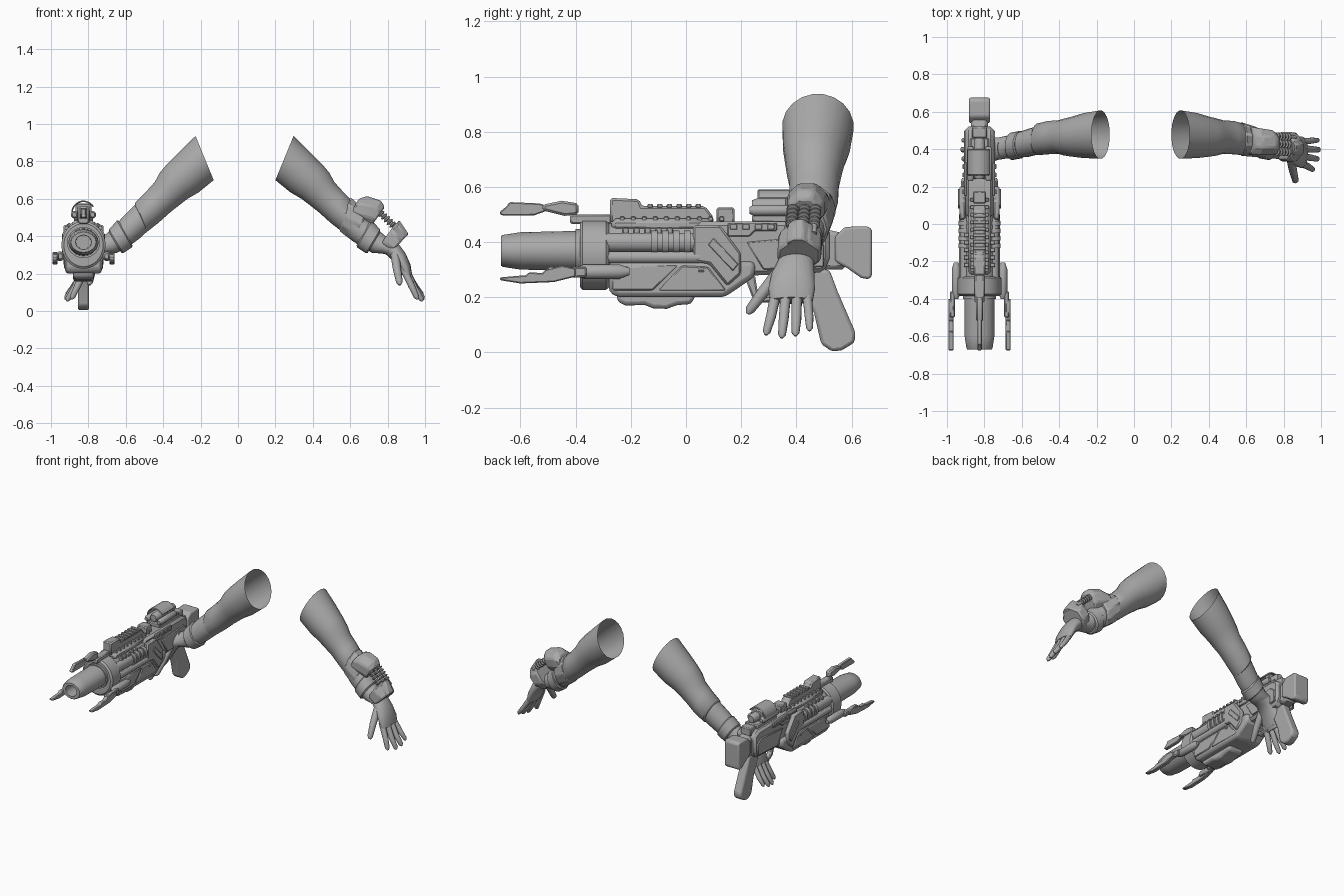
import bpy, bmesh, math
from mathutils import Vector

GX, MX = -0.826, 0.035      # gun centre line, mirror line of the two arms
grey = bpy.data.materials.new("mid grey")
grey.diffuse_color = (0.40, 0.40, 0.40, 1)


def finish(name, bm, bevel=0, angle=35, segs=1):
    bmesh.ops.recalc_face_normals(bm, faces=bm.faces)
    me = bpy.data.meshes.new(name)
    bm.to_mesh(me)
    bm.free()
    o = bpy.data.objects.new(name, me)
    bpy.context.collection.objects.link(o)
    me.materials.append(grey)
    if bevel:
        m = o.modifiers.new("bevel", 'BEVEL')
        m.width, m.segments, m.limit_method = bevel, segs, 'ANGLE'
    bpy.ops.object.select_all(action='DESELECT')
    o.select_set(True)
    bpy.context.view_layer.objects.active = o
    bpy.ops.object.shade_smooth_by_angle(angle=math.radians(angle))
    return o


def skin(name, rings, caps=(True, True), angle=35, bevel=0, closed=False):
    """Skin a list of equally long point rings."""
    bm = bmesh.new()
    vs = [[bm.verts.new(p) for p in r] for r in rings]
    n = len(vs[0])
    pairs = list(zip(vs, vs[1:])) + ([(vs[-1], vs[0])] if closed else [])
    for a, b in pairs:
        for i in range(n):
            j = (i + 1) % n
            bm.faces.new((a[i], a[j], b[j], b[i]))
    if caps[0] and not closed:
        bm.faces.new(vs[0])
    if caps[1] and not closed:
        bm.faces.new(vs[-1])
    return finish(name, bm, bevel, angle)


def limb(name, rows, s=1, n=20, caps=(True, True), angle=45, bevel=0):
    """Rows: top x, top z, bottom x, bottom z, centre y, half width in y."""
    rings = []
    for tx, tz, bx, bz, yc, ry in rows:
        ring = []
        for i in range(n):
            a = 2 * math.pi * (i + 0.5) / n
            k = 0.5 + 0.5 * math.cos(a) / (math.cos(math.pi / n))
            x = bx + (tx - bx) * k
            ring.append((MX + s * (x - MX), yc + ry * math.sin(a), bz + (tz - bz) * k))
        rings.append(ring)
    return skin(name, rings, caps, angle, bevel)


def tube(name, pts, radii, n=12, s=1, angle=45):
    """Round tube through points."""
    ps = [Vector((MX + s * (p[0] - MX), p[1], p[2])) for p in pts]
    rings = []
    for i, p in enumerate(ps):
        t = (ps[min(i + 1, len(ps) - 1)] - ps[max(i - 1, 0)]).normalized()
        u = t.cross(Vector((0.3, 1, 0.2)) if abs(t.y) < .8 else Vector((0, 0, 1))).normalized()
        w = t.cross(u)
        rings.append([p + radii[i] * (u * math.cos(a) + w * math.sin(a))
                      for a in (2 * math.pi * k / n for k in range(n))])
    return skin(name, rings, angle=angle)


def turned(name, rows, zc, x=0, n=32, closed=False):
    """Rows: y, half width, half height, along the gun axis."""
    return skin(name, [[(GX + x + rx * math.cos(2 * math.pi * (k + .5) / n), y,
                         zc + rz * math.sin(2 * math.pi * (k + .5) / n)) for k in range(n)]
                       for y, rx, rz in rows], closed=closed, angle=30)


def prism(name, prof, half, x=0, bevel=0.008, segs=1):
    """Side profile (y, z) extruded across x."""
    bm = bmesh.new()
    f = bm.faces.new([bm.verts.new((GX + x - half, y, z)) for y, z in prof])
    g = bmesh.ops.extrude_face_region(bm, geom=[f])["geom"]
    bmesh.ops.translate(bm, vec=(2 * half, 0, 0), verts=[v for v in g if isinstance(v, bmesh.types.BMVert)])
    return finish(name, bm, bevel, 30, segs)


def block(name, y0, y1, z0, z1, half, x=0, bevel=0.006):
    return prism(name, [(y0, z0), (y1, z0), (y1, z1), (y0, z1)], half, x, bevel)


# ---- arms, open at the upper sleeve ----
for s, side in ((1, "right"), (-1, "left")):
    limb(side + "_sleeve", [
        (.297, .936, .20, .70, .478, .13), (.38, .855, .28, .635, .473, .122),
        (.45, .785, .34, .60, .467, .108), (.488, .74, .383, .567, .465, .10),
        (.515, .69, .43, .53, .465, .09), (.56, .64, .495, .472, .462, .09),
        (.618, .583, .555, .425, .452, .085), (.622, .57, .565, .43, .45, .074)], s, caps=(False, True))
    limb(side + "_forearm", [
        (.60, .588, .54, .44, .452, .077), (.68, .51, .60, .385, .432, .074),
        (.745, .438, .655, .345, .42, .066), (.79, .40, .72, .31, .41, .06),
        (.82, .385, .765, .31, .403, .06)], s)
    limb(side + "_glove_cuff", [
        (.712, .49, .63, .345, .425, .074), (.765, .43, .69, .305, .415, .074)], s, angle=30, bevel=.008)
    limb(side + "_palm", [
        (.80, .40, .74, .31, .407, .055), (.85, .37, .79, .305, .40, .064),
        (.895, .31, .835, .26, .388, .078), (.922, .25, .868, .21, .383, .085),
        (.93, .20, .89, .175, .383, .078)], s)
    # fingers, root to tip
    for name, pts, r in (
            ("index", [(.885, .328, .225), (.93, .308, .13), (.955, .292, .075), (.96, .29, .063)], .018),
            ("middle", [(.895, .363, .225), (.945, .354, .12), (.98, .348, .065), (.985, .347, .052)], .018),
            ("ring", [(.895, .402, .225), (.95, .40, .12), (.987, .397, .072), (.992, .397, .06)], .018),
            ("little", [(.89, .438, .225), (.95, .446, .13), (.982, .448, .09), (.986, .448, .078)], .016),
            ("thumb", [(.84, .345, .30), (.85, .285, .225), (.863, .232, .155), (.865, .224, .14)], .022)):
        tube(f"{side}_{name}_finger", pts, [r * 1.1, r, r * .8, r * .3], 12, s)

# ---- bracer on the right arm ----
limb("bracer_strap", [(.60, .61, .54, .43, .455, .092), (.69, .53, .625, .365, .437, .082)], n=10, angle=25, bevel=.008)
limb("bracer_upper_plate", [(.645, .60, .59, .50, .445, .08), (.69, .615, .64, .47, .44, .078),
                            (.765, .59, .69, .46, .435, .072), (.785, .555, .71, .45, .43, .062)],
     n=8, angle=20, bevel=.008)
limb("bracer_wrist_ring", [(.85, .48, .745, .335, .415, .085), (.906, .405, .80, .295, .41, .085)],
     n=8, angle=20, bevel=.01)
limb("bracer_wrist_plate", [(.862, .487, .81, .42, .41, .045), (.912, .412, .87, .37, .405, .045)],
     n=8, angle=20, bevel=.006)
for y in (.39, .432, .472):
    a, b = Vector((.735, y, .55)), Vector((.86, y - .01, .43))
    tube("bracer_piston", [a, b], [.012, .012])
    for i in range(5):                       # spring coils
        c = a.lerp(b, .25 + .12 * i)
        d = (b - a).normalized() * .006
        tube("bracer_spring_coil", [c - d, c - d * .5, c + d * .5, c + d], [.014, .021, .021, .014])

# ---- barrel with bore, and collar ----
turned("barrel", [(-.30, .08, .075), (-.60, .08, .068), (-.665, .07, .058), (-.67, .066, .054),
                  (-.67, .042, .038), (-.50, .040, .036)], .368)
turned("barrel_sleeve", [(-.40, .088, .082), (-.28, .088, .082)], .366)
turned("collar", [(-.385, .105, .115), (-.375, .118, .127), (-.29, .118, .127), (-.28, .108, .118)], .353)
turned("inner_barrel", [(-.29, .085, .085), (.06, .085, .085)], .385)

# ---- main body ----
prism("lower_body", [(-.28, .22), (-.25, .2), (.14, .2), (.25, .275), (.25, .33), (-.28, .33)], .098, bevel=.028, segs=2)
prism("under_grip", [(-.25, .23), (-.25, .185), (-.22, .17), (-.15, .172), (-.12, .16), (-.07, .158),
                     (-.03, .172), (.02, .175), (.04, .22)], .055, bevel=.014, segs=2)
block("upper_body", -.27, .10, .44, .485, .06, bevel=.015)
prism("receiver", [(.04, .27), (.27, .28), (.50, .29), (.52, .34), (.52, .45), (.47, .475), (.04, .475)], .075, bevel=.015)
prism("top_rail", [(-.275, .47), (.10, .47), (.10, .49), (.07, .53), (-.16, .53), (-.17, .555), (-.275, .56)], .032)
for i in range(6):
    block("rail_tooth", -.14 + .035 * i, -.12 + .035 * i, .525, .538, .036, bevel=.003)
for i in range(10):
    block("rail_rib", -.24 + .04 * i, -.222 + .04 * i, .475, .492, .05, bevel=.003)
block("rear_sight", .11, .175, .46, .525, .035)

for s in (-1, 1):
    # side tubes with clamp bands
    turned("side_tube", [(-.29, .028, .034), (.05, .028, .034)], .40, s * .078, 16)
    turned("lower_side_tube", [(-.29, .02, .022), (.05, .02, .022)], .345, s * .09, 12)
    for y in (-.115, -.075, -.035, .005):
        turned("tube_band", [(y - .012, .036, .042), (y + .012, .036, .042)], .40, s * .078, 16)
    for i in range(5):
        block("vent_tooth", -.23 + .04 * i, -.208 + .04 * i, .43, .452, .016, s * .068, .003)
    # angled armour panels
    prism("cheek_panel", [(.025, .33), (.085, .32), (.15, .24), (.2, .285), (.2, .36), (.125, .46), (.025, .46)],
          .016, s * .092)
    prism("panel_strip", [(.08, .39), (.10, .415), (.19, .32), (.17, .295)], .008, s * .106, .003)
    prism("lower_panel", [(-.27, .31), (-.03, .315), (-.12, .225), (-.27, .225)], .01, s * .094, .005)
    prism("rear_lower_panel", [(-.015, .315), (.08, .31), (.145, .225), (-.10, .225)], .01, s * .094, .005)
    turned("panel_bolt", [(.045, .01, .01), (.065, .01, .01)], .30, s * .098, 10)
    prism("receiver_panel", [(.15, .47), (.33, .47), (.33, .44), (.25, .44), (.23, .42), (.15, .42)], .008, s * .076, .004)
    prism("receiver_rear_panel", [(.22, .40), (.46, .42), (.50, .39), (.50, .31), (.28, .30)], .008, s * .076, .004)
    for i in range(4):
        block("receiver_vent", .16 + .045 * i, .185 + .045 * i, .445, .465, .006, s * .084, .002)
    # side prongs: pod, arm and serrated blade
    turned("prong_pod", [(-.40, .012, .014), (-.37, .024, .026), (-.24, .024, .026), (-.205, .012, .013)], .293, s * .125, 14)
    block("prong_arm", -.50, -.36, .272, .31, .014, s * .145)
    prism("prong_blade", [(-.675, .262), (-.60, .25), (-.48, .255), (-.40, .275), (-.40, .305), (-.45, .315),
                          (-.51, .30), (-.52, .288), (-.57, .29), (-.58, .28), (-.675, .272)], .014, s * .153, .004)

# ---- top prong ----
prism("top_prong_blade", [(-.675, .50), (-.66, .496), (-.55, .497), (-.50, .515), (-.50, .53), (-.53, .54), (-.64, .545),
                          (-.65, .53), (-.675, .51)], .012, bevel=.004)
prism("top_prong_arm", [(-.52, .515), (-.44, .495), (-.39, .50), (-.39, .54), (-.45, .55), (-.52, .535)], .02)
block("top_prong_mount", -.42, -.27, .465, .50, .026)

# ---- scope ----
block("scope_base", .24, .46, .47, .50, .05)
turned("scope_tube", [(.24, .022, .022), (.26, .03, .03), (.44, .03, .03), (.46, .022, .022)], .53, 0, 20)
for s in (-1, 1):
    turned("scope_side_tube", [(.23, .012, .012), (.245, .02, .02), (.40, .02, .02), (.415, .012, .012)], .515, s * .048, 14)
hood = []
for y, r in ((.26, .058), (.40, .058), (.40, .066), (.26, .066)):
    hood.append([(GX + r * math.cos(a), y, .525 + r * math.sin(a))
                 for a in (math.radians(30 + 170 * k / 12) for k in range(13))])
bm = bmesh.new()
vs = [[bm.verts.new(p) for p in r] for r in hood]
for a, b in zip(vs, vs[1:] + vs[:1]):
    for i in range(12):
        bm.faces.new((a[i], a[i + 1], b[i + 1], b[i]))
for i in (0, 12):
    bm.faces.new([r[i] for r in vs])
finish("scope_hood", bm, .004)
block("scope_clamp", .36, .40, .48, .575, .042)
block("rear_ramp", .46, .52, .44, .495, .04)

# ---- stock, grip and trigger guard ----
prism("stock_neck", [(.49, .30), (.58, .30), (.58, .43), (.49, .45)], .045, bevel=.015)
prism("stock_butt", [(.54, .33), (.585, .305), (.635, .27), (.665, .265), (.675, .28), (.675, .445), (.66, .457),
                     (.575, .455), (.54, .42)], .056, bevel=.014, segs=2)
prism("grip", [(.40, .30), (.52, .30), (.55, .22), (.615, .07), (.61, .035), (.565, .008), (.53, .003),
               (.49, .03), (.465, .14), (.42, .24)], .03, bevel=.012, segs=2)
prism("trigger_guard", [(.21, .28), (.24, .20), (.27, .18), (.43, .19), (.43, .21), (.28, .205), (.26, .22), (.25, .28)],
      .018, bevel=.006)
prism("trigger", [(.33, .29), (.36, .29), (.35, .23), (.335, .215), (.33, .24)], .01, bevel=.003)
